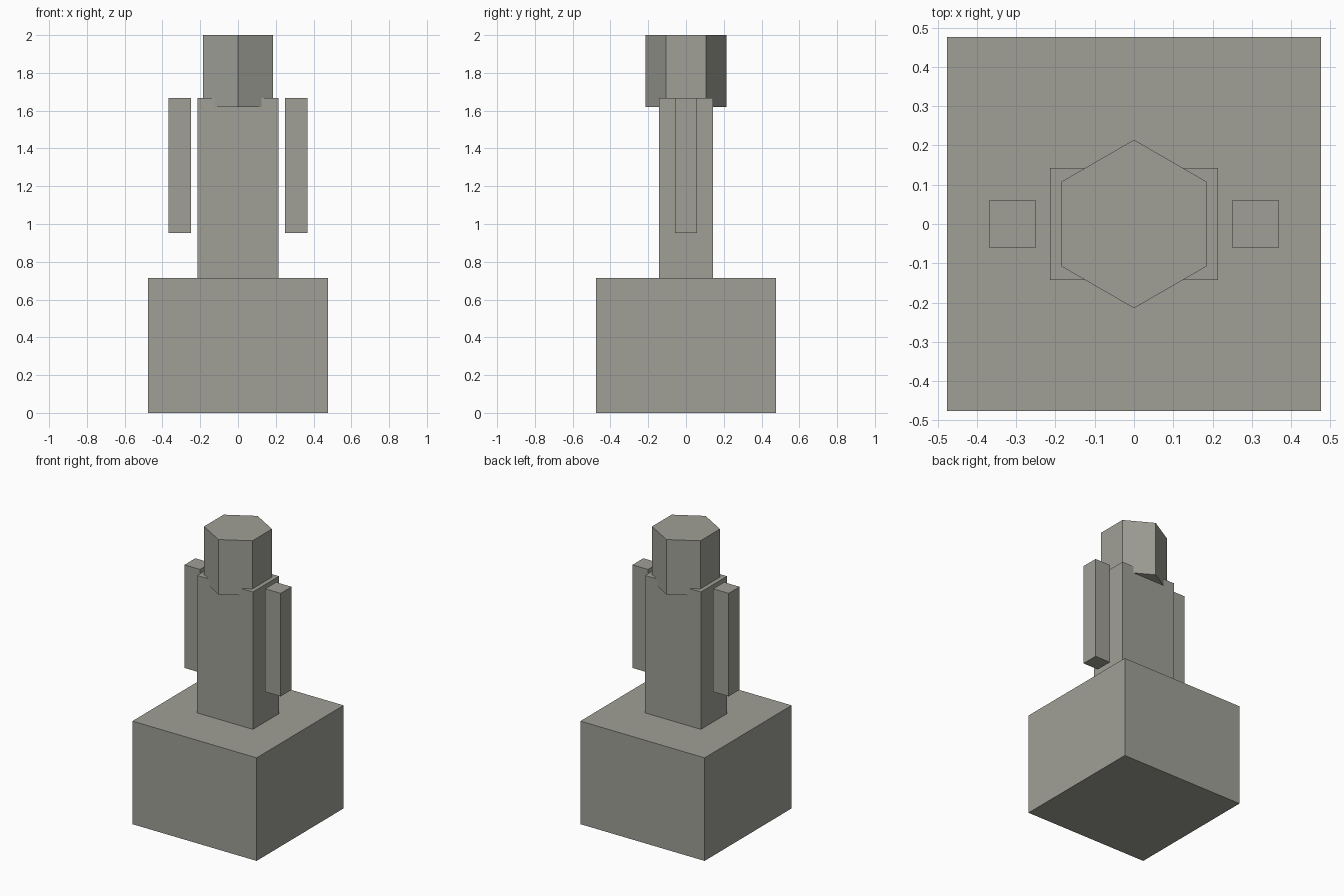
import bpy

cube = bpy.data.objects.get("Cube")
if cube:
    bpy.data.objects.remove(cube, do_unlink=True)

# Single stone colour
stone = bpy.data.materials.new("grey_stone")
stone.use_nodes = True
color = (0.35, 0.35, 0.31, 1)
stone.diffuse_color = color
stone.node_tree.nodes["Principled BSDF"].inputs["Base Color"].default_value = color

UNIT = 2 / 8.4  # whole statue is 8.4 units tall


def finish(name):
    obj = bpy.context.object
    obj.name = obj.data.name = name
    obj.data.materials.append(stone)
    return obj


def block(name, size, x, bottom):
    """Box standing on the given height, measured in statue units."""
    z = bottom + size[2] / 2
    bpy.ops.mesh.primitive_cube_add(size=1, location=(x * UNIT, 0, z * UNIT))
    obj = finish(name)
    obj.scale = [s * UNIT for s in size]
    bpy.ops.object.transform_apply(location=False, rotation=False, scale=True)
    return obj


# Pedestal and torso
block("pedestal", (4, 4, 3), 0, 0)
block("torso", (1.8, 1.2, 4), 0, 3)

# Arms, hanging clear of the torso
for side, x in (("left", 1.3), ("right", -1.3)):
    block(side + "_arm", (0.5, 0.5, 3), x, 4)

# Hexagonal head, sunk slightly into the torso
bpy.ops.mesh.primitive_cylinder_add(vertices=6, radius=0.9 * UNIT, depth=1.6 * UNIT,
                                    location=(0, 0, 7.6 * UNIT))
finish("head")
